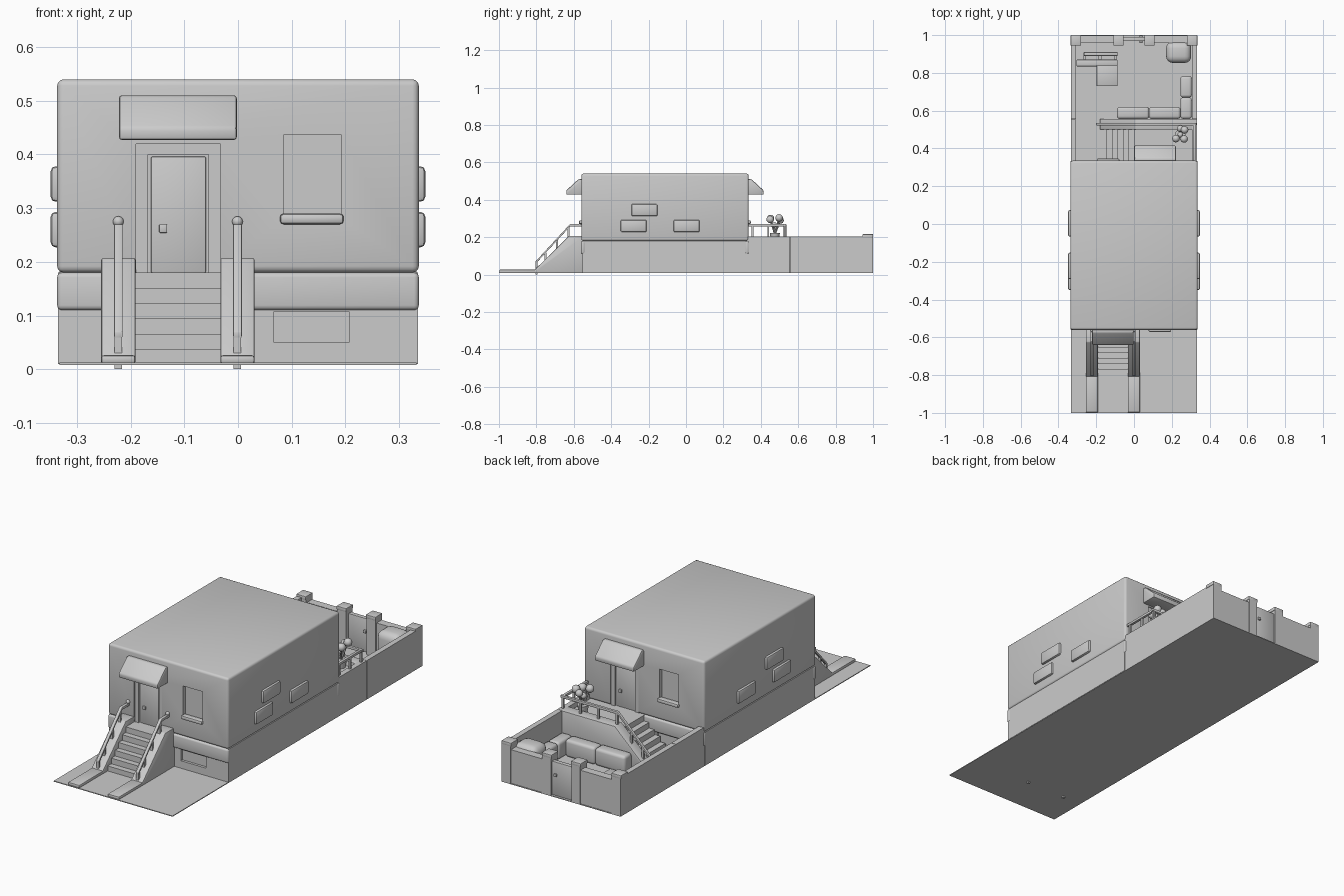
import bpy, bmesh, math
from mathutils import Vector

old = bpy.data.objects.get("Cube")
if old:
    bpy.data.objects.remove(old, do_unlink=True)

grey = bpy.data.materials.new("plain_grey")
grey.use_nodes = True
grey.diffuse_color = (0.6, 0.6, 0.6, 1)
grey.node_tree.nodes["Principled BSDF"].inputs["Base Color"].default_value = (0.6, 0.6, 0.6, 1)

MID_Y = -0.1125   # the two end walls mirror about this line
parts = []


def finish(name, bm, bevel=0, segs=2):
    if bevel:
        bmesh.ops.bevel(bm, geom=bm.edges[:], offset=bevel, segments=segs,
                        profile=0.5, affect='EDGES')
    bmesh.ops.recalc_face_normals(bm, faces=bm.faces[:])
    mesh = bpy.data.meshes.new(name)
    bm.to_mesh(mesh)
    bm.free()
    mesh.materials.append(grey)
    obj = bpy.data.objects.new(name, mesh)
    bpy.context.collection.objects.link(obj)
    parts.append(obj)
    return obj


def box(name, x, y, z, bevel=0, segs=2):
    bm = bmesh.new()
    bmesh.ops.create_cube(bm, size=1)
    for v in bm.verts:
        v.co = Vector([(r[0] + r[1]) / 2 + c * (r[1] - r[0])
                       for c, r in zip(v.co, (x, y, z))])
    return finish(name, bm, bevel, segs)


def prism(name, axis, profile, lo, hi, bevel=0):
    """Extrude an outline of (along, z) points across x or y."""
    bm = bmesh.new()
    place = (lambda a, z, d: (d, a, z)) if axis == 'x' else (lambda a, z, d: (a, d, z))
    face = bm.faces.new([bm.verts.new(place(a, z, lo)) for a, z in profile])
    out = bmesh.ops.extrude_face_region(bm, geom=[face])
    shift = Vector(place(0, 0, hi - lo))
    bmesh.ops.translate(bm, vec=shift,
                        verts=[g for g in out['geom'] if isinstance(g, bmesh.types.BMVert)])
    return finish(name, bm, bevel)


def rail(name, axis, path, lo, hi, thick=0.013):
    return prism(name, axis, path + [(a, z - thick) for a, z in reversed(path)], lo, hi, 0.002)


def ball(name, centre, radius):
    bm = bmesh.new()
    bmesh.ops.create_uvsphere(bm, u_segments=16, v_segments=10, radius=radius)
    bmesh.ops.translate(bm, vec=centre, verts=bm.verts[:])
    return finish(name, bm)


def rod(name, a, b, radius, top=None):
    a, b = Vector(a), Vector(b)
    bm = bmesh.new()
    bmesh.ops.create_cone(bm, cap_ends=True, segments=12, radius1=radius,
                          radius2=radius if top is None else top, depth=(b - a).length)
    turn = Vector((0, 0, 1)).rotation_difference(b - a).to_matrix()
    bmesh.ops.rotate(bm, matrix=turn, verts=bm.verts[:])
    bmesh.ops.translate(bm, vec=(a + b) / 2, verts=bm.verts[:])
    return finish(name, bm)


def cut(target, cutter):
    mod = target.modifiers.new("recess", 'BOOLEAN')
    mod.operation, mod.solver, mod.object = 'DIFFERENCE', 'EXACT', cutter
    bpy.context.view_layer.objects.active = target
    bpy.ops.object.modifier_apply(modifier=mod.name)
    parts.remove(cutter)
    bpy.data.objects.remove(cutter, do_unlink=True)


# Ground sheet, house body and base
box("ground", (-0.333, 0.333), (-1, 1), (0.008, 0.012))
body = box("house_body", (-0.337, 0.337), (-0.56, 0.335), (0.18, 0.54), 0.012, 3)
base = box("house_base", (-0.335, 0.335), (-0.553, 0.328), (0.01, 0.18))


# Fittings shared by both end walls; the back one is turned half round
def end_wall(tag, s):
    X = lambda a, b: tuple(sorted((a * -s, b * -s)))
    def Y(a, b):
        return tuple(sorted(MID_Y + s * (v - MID_Y) * -1 for v in (a, b)))
    cut(body, box("cutter", X(-0.19, -0.033), Y(-0.6, -0.545), (0.17, 0.42)))
    cut(body, box("cutter", X(0.085, 0.193), Y(-0.6, -0.54), (0.28, 0.436)))
    cut(base, box("cutter", X(0.067, 0.207), Y(-0.6, -0.54), (0.05, 0.107)))
    for i, a in enumerate((-0.19, -0.055)):
        box(f"{tag}_door_jamb_{i}", X(a, a + 0.022), Y(-0.555, -0.54), (0.18, 0.42))
    box(f"{tag}_door_lintel", X(-0.168, -0.055), Y(-0.555, -0.54), (0.4, 0.42))
    box(f"{tag}_door", X(-0.162, -0.06), Y(-0.549, -0.54), (0.18, 0.396), 0.002)
    box(f"{tag}_door_handle", X(-0.147, -0.132), Y(-0.557, -0.545), (0.254, 0.27), 0.002)
    box(f"{tag}_window_sill", X(0.078, 0.197), Y(-0.572, -0.54), (0.27, 0.29), 0.007)
    box(f"{tag}_base_band", X(-0.337, 0.337), Y(-0.562, -0.54), (0.11, 0.18), 0.009, 3)
    outline = [(-0.55, 0.427), (-0.64, 0.427), (-0.64, 0.45), (-0.575, 0.51), (-0.55, 0.51)]
    prism(f"{tag}_canopy", 'x', [(Y(a, a)[0], z) for a, z in outline],
          *X(-0.222, -0.002), 0.006)


end_wall("front", -1)
end_wall("back", 1)

# Raised stone blocks on both long sides
for s, side in ((1, "left"), (-1, "right")):
    for i, (y, z) in enumerate(((-0.28, 0.26), (-0.222, 0.345), (0.003, 0.26))):
        box(f"{side}_wall_block_{i}", tuple(sorted((s * 0.32, s * 0.349))),
            (y - 0.07, y + 0.07), (z - 0.033, z + 0.033), 0.009, 2)


# Outline of a flight of steps from its top edge, going down along direction d
def steps(start, end, d, run=0.029):
    pts = [(start, 0.01), (start, 0.18), (end, 0.18)]
    for i in range(1, 6):
        z = 0.18 - i * 0.0285
        pts += [(end + d * run * (i - 1), z), (end + d * run * i, z)]
    return pts + [(end + d * run * 5, 0.01)]


# Front stairs with sloping side walls, footers and handrails
prism("front_steps", 'x', steps(-0.55, -0.625, -1), -0.195, -0.03)
for s, side in ((-1, "right"), (1, "left")):
    c = -0.112 + s * 0.111
    prism(f"{side}_stair_wall", 'x',
          [(-0.55, 0.01), (-0.81, 0.01), (-0.81, 0.025), (-0.625, 0.207), (-0.55, 0.207)],
          c - 0.032, c + 0.032, 0.004)
    box(f"{side}_stair_footer", (c - 0.032, c + 0.032), (-0.998, -0.79), (0.01, 0.026), 0.005)
    rail(f"{side}_handrail", 'x', [(-0.555, 0.27), (-0.62, 0.27), (-0.805, 0.07)],
         c - 0.008, c + 0.008)
    for i, y in enumerate((-0.8, -0.752, -0.69, -0.628)):
        low = 0 if i == 0 else 0.205 + (y + 0.625) * 0.98 - 0.01
        high = 0.262 + (y + 0.62) * 1.08
        box(f"{side}_rail_post_{i}", (c - 0.007, c + 0.007), (y - 0.005, y + 0.005), (low, high))
    ball(f"{side}_rail_mount", (c, -0.562, 0.275), 0.01)

# Back terrace, its steps and its outer wall
box("terrace", (0.0, 0.31), (0.32, 0.51), (0.01, 0.18))
prism("terrace_steps", 'y', steps(0.05, 0.0, -1), 0.33, 0.51)
prism("terrace_wall", 'y',
      [(0.31, 0.01), (-0.18, 0.01), (-0.18, 0.025), (0.01, 0.205), (0.31, 0.205)],
      0.5, 0.557, 0.004)
rail("terrace_rail", 'y', [(0.33, 0.27), (0.01, 0.27), (-0.2, 0.065)], 0.522, 0.536)
box("terrace_side_rail", (0.312, 0.326), (0.33, 0.536), (0.257, 0.27), 0.002)
for i, x in enumerate((0.319, 0.22, 0.12, 0.015)):
    box(f"terrace_post_{i}", (x - 0.005, x + 0.005), (0.524, 0.534), (0.2, 0.262))
for i, x in enumerate((-0.065, -0.13, -0.19)):
    high = 0.26 + (x - 0.01) * 0.97
    box(f"terrace_low_post_{i}", (x - 0.005, x + 0.005), (0.524, 0.534), (max(0.01, high - 0.07), high))
for i, y in enumerate((0.355, 0.44)):
    box(f"terrace_side_post_{i}", (0.314, 0.324), (y - 0.005, y + 0.005), (0.2, 0.262))

# Potted plant on the terrace
rod("plant_pot", (0.245, 0.475, 0.18), (0.245, 0.475, 0.222), 0.02, 0.027)
for i, (x, y, z, r) in enumerate(((0.222, 0.452, 0.3, 0.02), (0.268, 0.498, 0.303, 0.02),
                                  (0.245, 0.505, 0.29, 0.018), (0.265, 0.45, 0.295, 0.02),
                                  (0.245, 0.472, 0.265, 0.015))):
    rod(f"plant_stem_{i}", (0.245, 0.475, 0.215), (x, y, z), 0.004)
    ball(f"plant_bloom_{i}", (x, y, z), r)

# Yard walls, pillars and gate
for s, side in ((1, "left"), (-1, "right")):
    for tag, y in (("near", (0.325, 0.554)), ("far", (0.556, 0.998))):
        box(f"{side}_yard_wall_{tag}", tuple(sorted((s * 0.306, s * 0.333))), y, (0.01, 0.205))
    box(f"{side}_back_wall", tuple(sorted((s * 0.08, s * 0.31))), (0.957, 0.997), (0.01, 0.182))
    for tag, x in (("gate", 0.082), ("corner", 0.308)):
        box(f"{side}_{tag}_pillar", (s * x - 0.025, s * x + 0.025), (0.947, 1), (0.01, 0.2))
        box(f"{side}_{tag}_pillar_cap", (s * x - 0.027, s * x + 0.027), (0.944, 1), (0.198, 0.216), 0.002)
box("gate", (-0.06, 0.06), (0.968, 0.99), (0.012, 0.182), 0.002)
box("gate_handle", (0.03, 0.044), (0.958, 0.999), (0.11, 0.124), 0.002)

# Corner sofa of soft blocks
for i, (x, y, z) in enumerate((((-0.09, 0.08), (0.557, 0.62), 0.1), ((0.08, 0.246), (0.557, 0.62), 0.1),
                               ((0.245, 0.306), (0.557, 0.67), 0.1), ((0.245, 0.306), (0.67, 0.783), 0.1))):
    box(f"sofa_block_{i}", x, y, (0.012, z), 0.014, 3)

# Round-topped stove, table and bench
box("stove", (0.17, 0.303), (0.853, 0.965), (0.012, 0.2), 0.035, 4)
box("table_top", (-0.198, -0.087), (0.73, 0.84), (0.07, 0.085), 0.003)
box("table_foot", (-0.16, -0.125), (0.77, 0.8), (0.012, 0.07))
box("bench_rail", (-0.265, -0.087), (0.89, 0.91), (0.075, 0.09), 0.003)
box("bench_seat", (-0.305, -0.087), (0.835, 0.87), (0.045, 0.058), 0.003)
for i, x in enumerate((-0.26, -0.18, -0.1)):
    box(f"bench_leg_{i}", (x - 0.007, x + 0.007), (0.845, 0.908), (0.012, 0.05))
    box(f"bench_back_post_{i}", (x - 0.007, x + 0.007), (0.895, 0.908), (0.045, 0.08))

# Soft shading with sharp edges kept
bpy.ops.object.select_all(action='DESELECT')
for obj in parts:
    obj.select_set(True)
bpy.context.view_layer.objects.active = body
bpy.ops.object.shade_smooth_by_angle(angle=math.radians(35))
